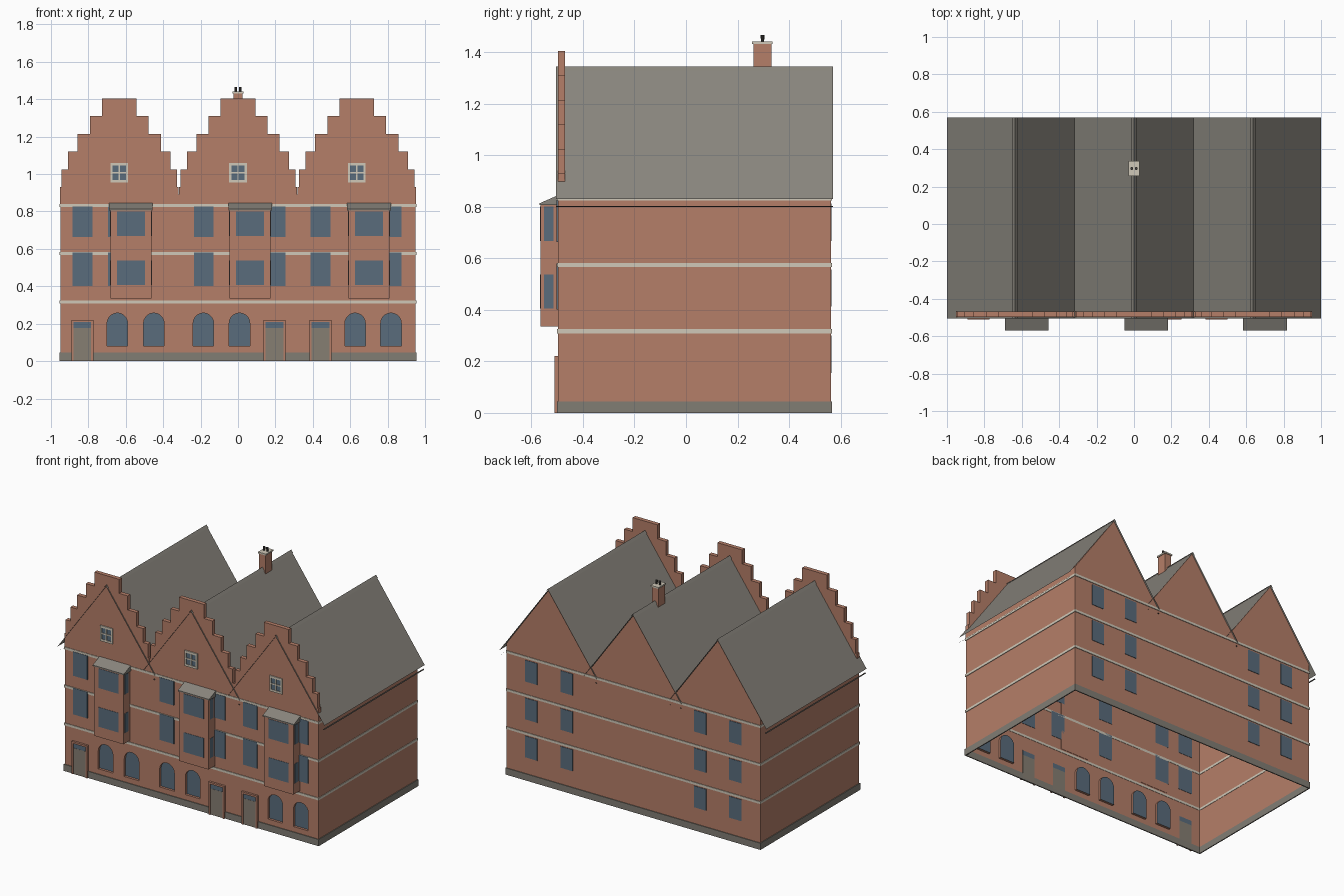
import bpy, bmesh, math

cube = bpy.data.objects.get("Cube")
if cube:
    bpy.data.objects.remove(cube, do_unlink=True)


def material(name, rgb):
    m = bpy.data.materials.new(name)
    m.use_nodes = True
    m.diffuse_color = (*rgb, 1)
    m.node_tree.nodes["Principled BSDF"].inputs["Base Color"].default_value = (*rgb, 1)
    return m


BRICK = material("brick", (0.46, 0.21, 0.14))
ROOF = material("roof_slate", (0.25, 0.235, 0.205))
STONE = material("plinth_stone", (0.22, 0.205, 0.175))
CREAM = material("cream_trim", (0.63, 0.58, 0.48))
GLASS = material("blue_glass", (0.1, 0.15, 0.2))
DOOR = material("door_paint", (0.24, 0.21, 0.17))
DARK = material("dark_metal", (0.06, 0.055, 0.05))

FRONT, BACK, SIDE = -0.496, 0.562, 0.95
HOUSES = (-0.635, 0, 0.635)
RIDGE, EAVE, REACH = 1.337, 0.83, 0.365


def finish(name, bm, *mats):
    mesh = bpy.data.meshes.new(name)
    bm.to_mesh(mesh)
    bm.free()
    ob = bpy.data.objects.new(name, mesh)
    bpy.context.scene.collection.objects.link(ob)
    for m in mats:
        mesh.materials.append(m)
    return ob


def add_box(bm, x0, x1, y0, y1, z0, z1):
    vs = bmesh.ops.create_cube(bm, size=1)["verts"]
    for v in vs:
        v.co = (x1 if v.co.x > 0 else x0, y1 if v.co.y > 0 else y0, z1 if v.co.z > 0 else z0)


def boxes(name, mat, *dims):
    bm = bmesh.new()
    for d in dims:
        add_box(bm, *d)
    return finish(name, bm, mat)


def add_prism(bm, profile, y0, y1):
    """Extrude an (x, z) outline along y."""
    face = bm.faces.new([bm.verts.new((x, y0, z)) for x, z in profile])
    ext = bmesh.ops.extrude_face_region(bm, geom=[face])["geom"]
    for v in ext:
        if isinstance(v, bmesh.types.BMVert):
            v.co.y = y1
    bmesh.ops.recalc_face_normals(bm, faces=bm.faces[:])


# Main walls with three gables, open underneath
outline = [(SIDE, 0), (SIDE, 0.89)]
for c in reversed(HOUSES):
    outline += [(c, RIDGE - 0.005), (c - 0.3175 if c > HOUSES[0] else -SIDE, 0.89)]
outline.append((-SIDE, 0))
bm = bmesh.new()
add_prism(bm, outline, FRONT, BACK)
walls = finish("walls", bm, BRICK, GLASS)

# Recessed arched windows on the ground floor
bm = bmesh.new()
for c in (-0.645, -0.45, -0.185, 0.008, 0.626, 0.818):
    arch = [(c - 0.055, 0.08), (c + 0.055, 0.08)]
    for i in range(11):
        a = math.pi * i / 10
        arch.append((c + 0.055 * math.cos(a), 0.202 + 0.055 * math.sin(a)))
    add_prism(bm, arch, FRONT - 0.1, FRONT + 0.016)
cutter = finish("arch_cutter", bm)
cutter.hide_render = True
mod = walls.modifiers.new("arches", "BOOLEAN")
mod.object = cutter
mod.operation = "DIFFERENCE"
mod.solver = "EXACT"
bpy.context.view_layer.objects.active = walls
bpy.ops.object.modifier_apply(modifier=mod.name)
bpy.data.objects.remove(cutter, do_unlink=True)
bm = bmesh.new()
bm.from_mesh(walls.data)
for f in bm.faces:
    y = f.calc_center_median().y
    f.material_index = int(abs(f.normal.y) > 0.9 and abs(y - FRONT - 0.016) < 0.003)
floor = [f for f in bm.faces if all(v.co.z < 0.001 for v in f.verts)]
bmesh.ops.delete(bm, geom=floor, context="FACES")
bm.to_mesh(walls.data)
bm.free()

# Stepped gables on the street side
steps = ((0.93, 0.3165), (1.025, 0.308), (1.12, 0.273), (1.215, 0.222), (1.31, 0.157), (1.405, 0.093))
bm = bmesh.new()
for c in HOUSES:
    half = []
    for (z, w), (_, nxt) in zip(steps, steps[1:] + ((0, 0),)):
        half += [(w, z), (nxt, z)] if nxt else [(w, z)]
    half = [(0.3165, 0.84)] + half
    add_prism(bm, [(c + x, z) for x, z in half] + [(c - x, z) for x, z in reversed(half)],
              FRONT - 0.001, FRONT + 0.027)
finish("stepped_gables", bm, BRICK)

# Roof sheets, ridge caps and gutters
def sheets(name, mat, strips):
    bm = bmesh.new()
    for (x0, z0), (x1, z1) in strips:
        bm.faces.new([bm.verts.new(p) for p in ((x0, -0.504, z0), (x1, -0.504, z1),
                                                (x1, 0.57, z1), (x0, 0.57, z0))])
    for f in bm.faces:
        f.normal_update()
        if f.normal.z < 0:
            f.normal_flip()
    return finish(name, bm, mat)


slopes = [(c, s) for c in HOUSES for s in (-1, 1)]
sheets("roof", ROOF, [((c, RIDGE), (c + s * REACH, EAVE)) for c, s in slopes])
sheets("ridge_caps", ROOF, [((c, RIDGE + 0.007), (c + s * 0.014, RIDGE - 0.011)) for c, s in slopes])
sheets("gutters", DARK, [((c + s * 0.355, 0.803), (c + s * 0.362, 0.798)) for c, s in slopes])


# Plinth and string courses around the walls
def course(name, mat, z0, z1, out):
    w = SIDE + out
    boxes(name, mat,
          (-w, w, FRONT - out, FRONT + 0.002, z0, z1), (-w, w, BACK - 0.002, BACK + out, z0, z1),
          (-w, -SIDE + 0.002, FRONT, BACK, z0, z1), (SIDE - 0.002, w, FRONT, BACK, z0, z1))


course("plinth", STONE, 0, 0.045, 0.005)
for i, z in enumerate((0.317, 0.574, 0.832)):
    course(f"string_course_{i + 1}", CREAM, z - 0.008, z + 0.008, 0.004)

# Upper front windows and rear windows
boxes("front_windows", GLASS, *[
    (x - 0.053, x + 0.053, FRONT - 0.006, FRONT + 0.002, z0, z1)
    for x in (-0.831, -0.643, -0.183, 0.202, 0.441, 0.822)
    for z0, z1 in ((0.402, 0.58), (0.663, 0.826))])
boxes("rear_windows", GLASS, *[
    (s * x - 0.046, s * x + 0.046, BACK - 0.002, BACK + 0.003, z, z + 0.145)
    for s in (-1, 1) for x in (0.5, 0.765) for z in (0.155, 0.412, 0.668)])

# Projecting bays with lean-to roofs
bays = (-0.573, 0.065, 0.7)
BAY = -0.565
boxes("bays", BRICK, *[(c - 0.11, c + 0.11, BAY, FRONT + 0.002, 0.335, 0.812) for c in bays])
floors = ((0.406, 0.538), (0.668, 0.8))
boxes("bay_front_windows", GLASS, *[
    (c - 0.075, c + 0.075, BAY - 0.002, BAY + 0.002, *z) for c in bays for z in floors])
boxes("bay_side_windows", GLASS, *[
    (c - 0.112, c + 0.112, -0.551, -0.514, *z) for c in bays for z in floors])
bm = bmesh.new()
for c in bays:
    add_box(bm, c - 0.117, c + 0.117, BAY - 0.004, FRONT, 0.806, 0.845)
for v in bm.verts:
    if v.co.z > 0.82 and v.co.y < -0.53:
        v.co.z = 0.813
finish("bay_roofs", bm, ROOF)

# Doors with brick surrounds and glazed transoms
doors = (-0.832, 0.195, 0.441)
frames, leaves, transoms = [], [], []
for c in doors:
    frames += [(c + s * 0.053 - 0.006, c + s * 0.053 + 0.006, FRONT - 0.014, FRONT, 0, 0.208) for s in (-1, 1)]
    frames.append((c - 0.059, c + 0.059, FRONT - 0.014, FRONT, 0.208, 0.221))
    leaves.append((c - 0.048, c + 0.048, FRONT - 0.008, FRONT + 0.002, 0, 0.176))
    transoms.append((c - 0.048, c + 0.048, FRONT - 0.007, FRONT + 0.002, 0.176, 0.208))
boxes("door_surrounds", BRICK, *frames)
boxes("doors", DOOR, *leaves)
boxes("door_transoms", GLASS, *transoms)

# Attic windows: glass plate with cream frame and cross bars
panes, bars = [], []
for c in HOUSES:
    y0, y1 = FRONT - 0.008, FRONT + 0.001
    panes.append((c - 0.04, c + 0.04, FRONT - 0.004, y1, 0.962, 1.052))
    for dx, w in ((-0.041, 0.006), (0, 0.004), (0.041, 0.006)):
        bars.append((c + dx - w, c + dx + w, y0, y1, 0.955, 1.06))
    for z, h in ((0.962, 0.007), (1.008, 0.004), (1.053, 0.007)):
        bars.append((c - 0.047, c + 0.047, y0, y1, z - h, z + h))
boxes("attic_panes", GLASS, *panes)
boxes("attic_window_frames", CREAM, *bars)

# Chimney with cap and two pots
boxes("chimney", BRICK, (-0.024, 0.024, 0.261, 0.331, 1.28, 1.432))
boxes("chimney_cap", CREAM, (-0.029, 0.029, 0.256, 0.336, 1.431, 1.441))
bm = bmesh.new()
for s in (-1, 1):
    pot = bmesh.ops.create_cone(bm, cap_ends=True, segments=10, radius1=0.006, radius2=0.008, depth=0.026)
    bmesh.ops.translate(bm, verts=pot["verts"], vec=(s * 0.012, 0.297, 1.453))
finish("chimney_pots", bm, DARK)
